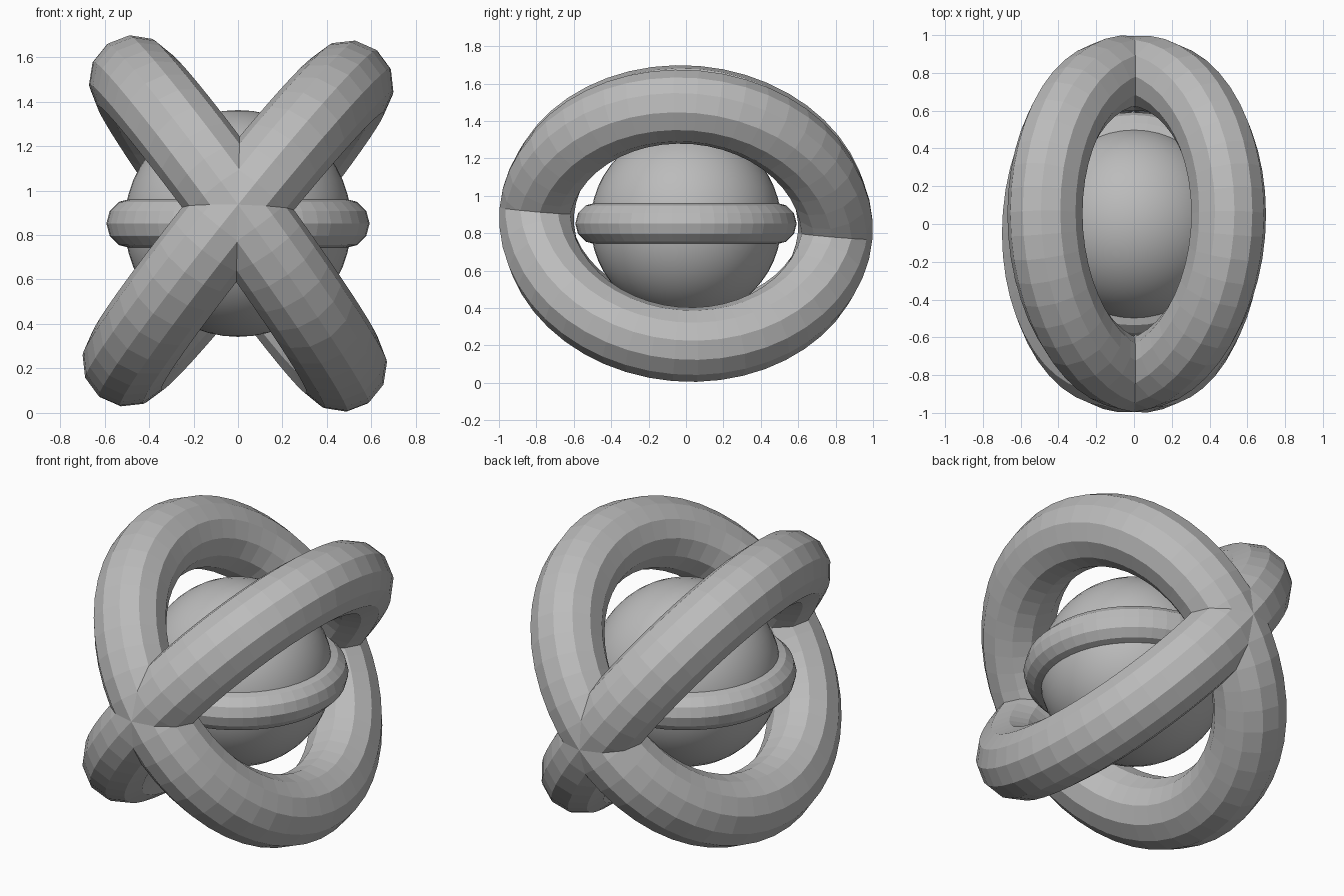
import bpy, math
from mathutils import Vector, Matrix

if "Cube" in bpy.data.objects:
    bpy.data.objects.remove(bpy.data.objects["Cube"])

CENTRE = Vector((0, 0, 0.852))

grey = bpy.data.materials.new("plain grey")
grey.diffuse_color = (0.5, 0.5, 0.5, 1)
grey.use_nodes = True
grey.node_tree.nodes["Principled BSDF"].inputs["Base Color"].default_value = grey.diffuse_color


def ring(name, major, minor, rotation):
    """Flat-faced torus around the common centre."""
    bpy.ops.mesh.primitive_torus_add(major_radius=major, minor_radius=minor,
                                     major_segments=48, minor_segments=12)
    ob = bpy.context.object
    ob.name = name
    ob.matrix_world = Matrix.Translation(CENTRE) @ rotation.to_4x4()
    ob.data.materials.append(grey)
    return ob


def tilted(side, degrees):
    """Ring plane through the shared front-to-back axis, leaning to one side."""
    axis = Vector((0, -1, 0.085)).normalized()
    a = math.radians(degrees)
    normal = Vector((side * math.cos(a), 0.085 * math.sin(a), math.sin(a))).normalized()
    return Matrix((axis, normal.cross(axis), normal)).transposed()


# Two large crossed rings
ring("left_leaning_ring", 0.8, 0.2, tilted(1, 36.0))
ring("right_leaning_ring", 0.8, 0.2, tilted(-1, 38.7))

# Band round the middle of the core
ring("equator_band", 0.48, 0.112, Matrix.Identity(3))

# Smooth core ball
bpy.ops.mesh.primitive_uv_sphere_add(segments=48, ring_count=24, radius=0.51, location=CENTRE)
core = bpy.context.object
core.name = "core_ball"
core.data.materials.append(grey)
bpy.ops.object.shade_smooth()
